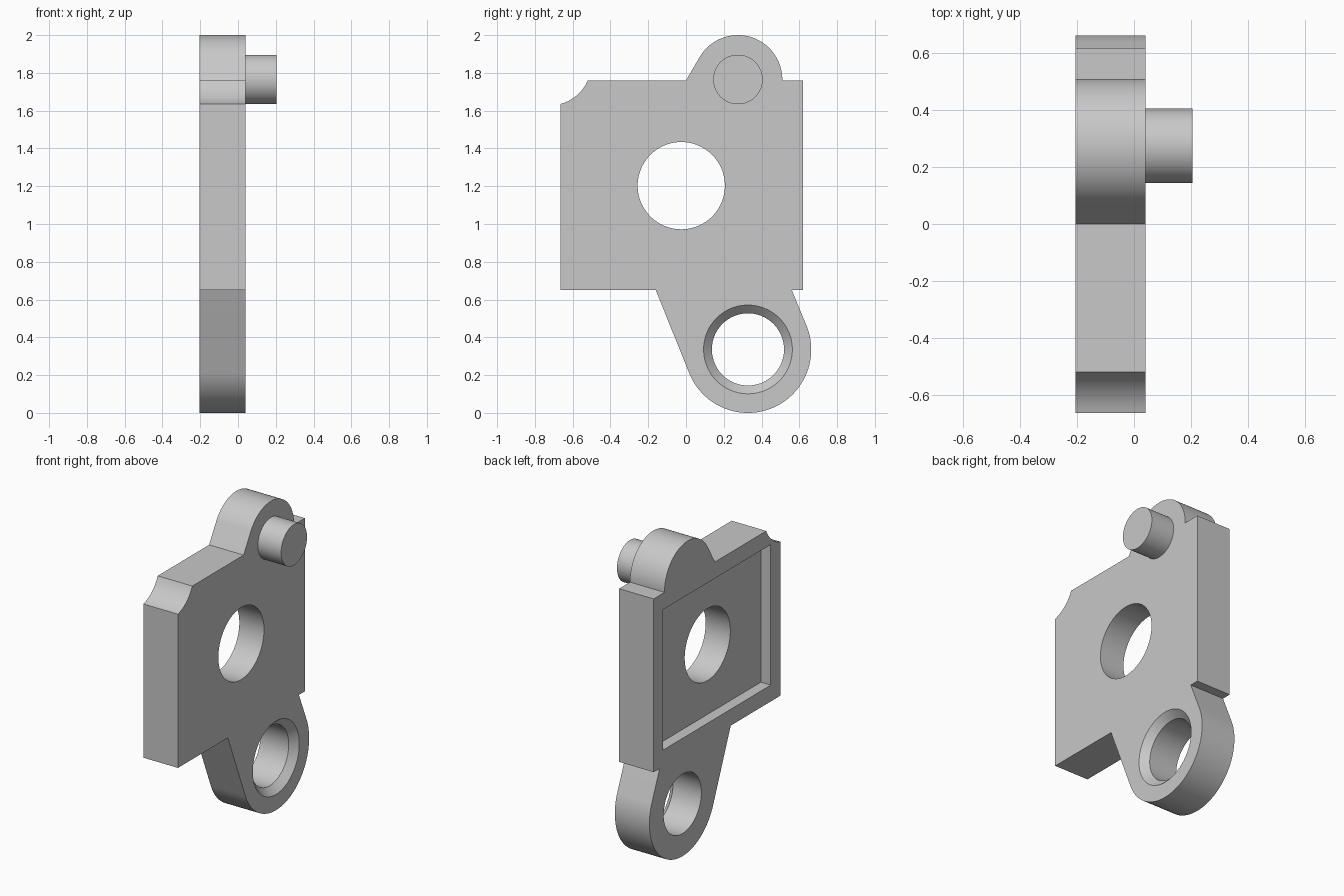
import bpy, bmesh, math
from mathutils import Matrix

cube = bpy.data.objects.get("Cube")
if cube:
    bpy.data.objects.remove(cube, do_unlink=True)

# Single painted-metal colour
grey = bpy.data.materials.new("light grey")
grey.use_nodes = True
colour = (0.58, 0.58, 0.58, 1)
grey.diffuse_color = colour
grey.node_tree.nodes["Principled BSDF"].inputs["Base Color"].default_value = colour

BACK, FRONT = -0.205, 0.04     # plate thickness along x
LOWER = (0.328, 0.336)         # centre of the lower eye (y, z)
UPPER = (0.275, 1.765)         # centre of the upper lobe and pin
BORE = (-0.025, 1.203)         # centre of the middle hole


def arc(centre, radius, start, end, steps):
    angles = [math.radians(start + (end - start) * i / steps) for i in range(steps + 1)]
    return [(centre[0] + radius * math.cos(a), centre[1] + radius * math.sin(a)) for a in angles]


def make_object(name, bm):
    bmesh.ops.recalc_face_normals(bm, faces=bm.faces)
    mesh = bpy.data.meshes.new(name)
    bm.to_mesh(mesh)
    bm.free()
    mesh.materials.append(grey)
    obj = bpy.data.objects.new(name, mesh)
    bpy.context.collection.objects.link(obj)
    return obj


def extrude_profile(name, points, x0, x1):
    bm = bmesh.new()
    face = bm.faces.new([bm.verts.new((x0, y, z)) for y, z in points])
    result = bmesh.ops.extrude_face_region(bm, geom=[face], use_keep_orig=True)
    moved = [v for v in result["geom"] if isinstance(v, bmesh.types.BMVert)]
    bmesh.ops.translate(bm, verts=moved, vec=(x1 - x0, 0, 0))
    return make_object(name, bm)


def cone_along_x(name, centre, r0, r1, x0, x1):
    bm = bmesh.new()
    place = Matrix.Translation(((x0 + x1) / 2, *centre)) @ Matrix.Rotation(math.pi / 2, 4, "Y")
    bmesh.ops.create_cone(bm, cap_ends=True, segments=96, radius1=r0, radius2=r1,
                          depth=x1 - x0, matrix=place)
    return make_object(name, bm)


def cut(target, cutter):
    mod = target.modifiers.new("cut", "BOOLEAN")
    mod.operation = "DIFFERENCE"
    mod.solver = "EXACT"
    mod.object = cutter
    bpy.context.view_layer.objects.active = target
    bpy.ops.object.modifier_apply(modifier=mod.name)
    bpy.data.objects.remove(cutter, do_unlink=True)


# Plate outline with lower eye, upper lobe and scooped corner
outline = [(-0.665, 0.65), (-0.16, 0.65)]
outline += arc((0.328, 0.335), 0.335, 201.6, 381.8, 64)
outline += [(0.56, 0.65), (0.62, 0.65), (0.62, 1.76)]
outline += arc(UPPER, 0.235, -1.2, 149.8, 56)
outline += [(0.0, 1.76)]
outline += arc((-0.721, 1.847), 0.219, -23.4, -75.2, 16)
plate = extrude_profile("bracket_plate", outline, BACK, FRONT)

# Shallow rectangular pocket on the back face
pocket = [(-0.565, 0.755), (0.525, 0.755), (0.525, 1.655), (-0.565, 1.655)]
cut(plate, extrude_profile("pocket_cutter", pocket, BACK - 0.1, BACK + 0.07))

# Middle hole, lower eye hole and its chamfer
cut(plate, cone_along_x("bore_cutter", BORE, 0.231, 0.231, -0.5, 0.5))
cut(plate, cone_along_x("eye_cutter", LOWER, 0.191, 0.191, -0.5, 0.5))
cut(plate, cone_along_x("chamfer_cutter", LOWER, 0.181, 0.255, FRONT - 0.054, FRONT + 0.02))

# Pin on the upper lobe
pin = cone_along_x("pin", UPPER, 0.131, 0.131, FRONT - 0.03, 0.205)

# Smooth rounded walls, keep the edges sharp
bpy.ops.object.select_all(action="DESELECT")
for part in (plate, pin):
    part.select_set(True)
bpy.context.view_layer.objects.active = plate
bpy.ops.object.shade_smooth_by_angle(angle=math.radians(25))
